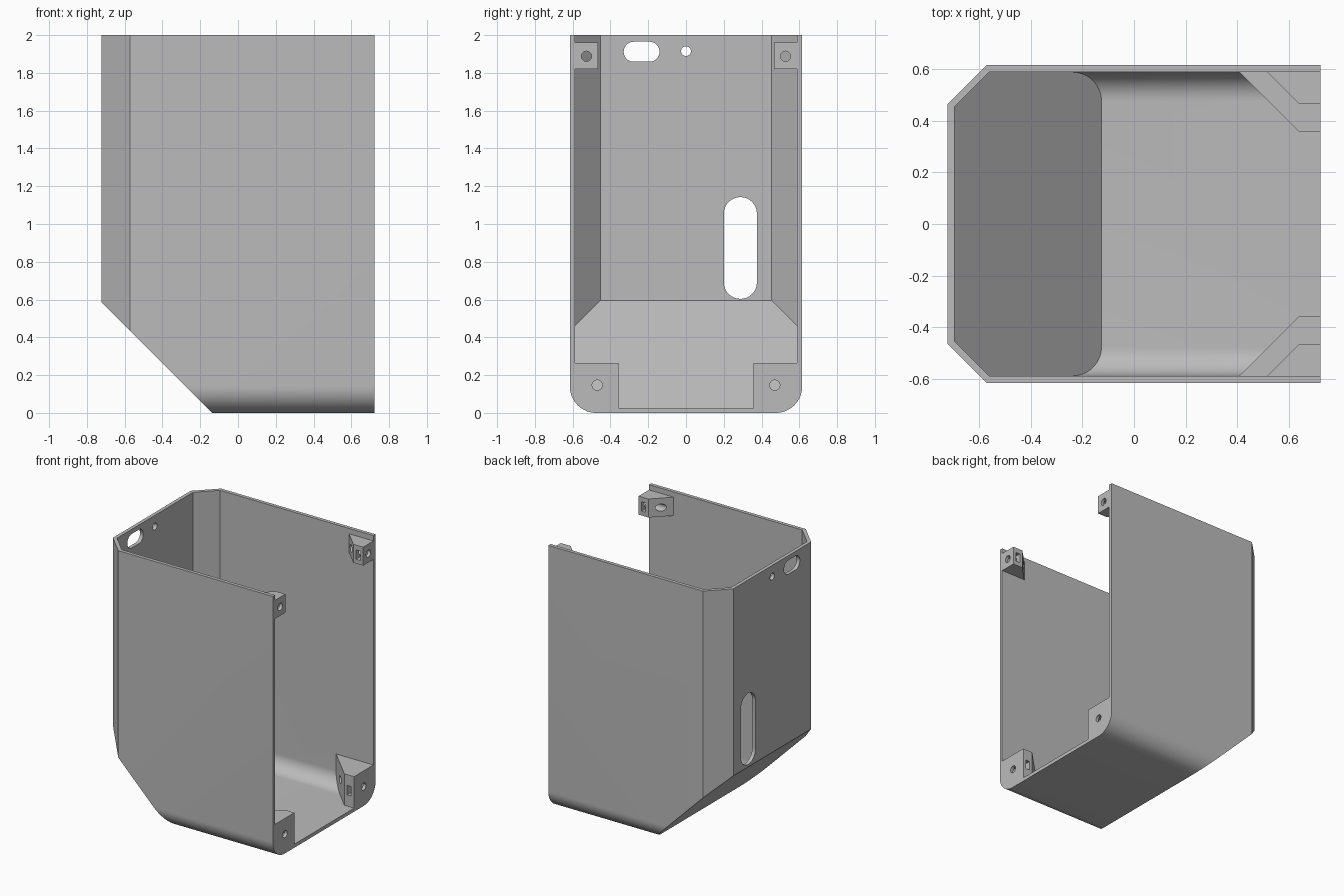
import bpy, bmesh
from math import sin, cos, pi, radians
from mathutils import Vector

if "Cube" in bpy.data.objects:
    bpy.data.objects.remove(bpy.data.objects["Cube"])

grey = bpy.data.materials.new("plain grey")
grey.use_nodes = True
tone = (0.5, 0.5, 0.5, 1)
grey.diffuse_color = tone
grey.node_tree.nodes["Principled BSDF"].inputs["Base Color"].default_value = tone

HX, HY, WALL = 0.722, 0.615, 0.027


def finish(name, bm):
    bmesh.ops.recalc_face_normals(bm, faces=bm.faces)
    mesh = bpy.data.meshes.new(name)
    bm.to_mesh(mesh)
    bm.free()
    ob = bpy.data.objects.new(name, mesh)
    bpy.context.collection.objects.link(ob)
    mesh.materials.append(grey)
    return ob


def prism(points, shift):
    bm = bmesh.new()
    face = bm.faces.new([bm.verts.new(p) for p in points])
    new = bmesh.ops.extrude_face_region(bm, geom=[face])["geom"]
    bmesh.ops.translate(bm, vec=shift, verts=[v for v in new if isinstance(v, bmesh.types.BMVert)])
    return bm


def combine(target, tool, operation="DIFFERENCE"):
    """Boolean the tool into the target, then discard the tool."""
    mod = target.modifiers.new("cut", "BOOLEAN")
    mod.operation, mod.solver, mod.object = operation, "EXACT", tool
    bpy.context.view_layer.objects.active = target
    bpy.ops.object.modifier_apply(modifier=mod.name)
    bpy.data.objects.remove(tool)


def arc(cy, cz, r, start, sweep, steps):
    return [(cy + r * cos(start + sweep * i / steps), cz + r * sin(start + sweep * i / steps))
            for i in range(steps + 1)]


def body(name, inset, radius, front, top):
    """U-shaped section run along x, with chamfered back corners and belly."""
    half = HY - inset
    right = arc(half - radius, inset + radius, radius, -pi / 2, pi / 2, 16)
    left = [(-y, z) for y, z in reversed(right)]
    outline = left + right + [(half, top), (-half, top)]
    back = -HX + inset
    bm = prism([(back, y, z) for y, z in outline], (front - back, 0, 0))
    slant = inset * 0.414
    cuts = [((-HX + inset, 0, 0.585 + slant), (-1, 0, -1))]
    cuts += [((-HX + inset, s * (0.465 - slant), 0), (-1, s, 0)) for s in (-1, 1)]
    for co, normal in cuts:
        cut = bmesh.ops.bisect_plane(bm, geom=bm.verts[:] + bm.edges[:] + bm.faces[:],
                                     plane_co=co, plane_no=normal, clear_outer=True)
        edges = [e for e in cut["geom_cut"] if isinstance(e, bmesh.types.BMEdge)]
        bmesh.ops.holes_fill(bm, edges=edges)
    return finish(name, bm)


def slot(y, z, dy, dz, r, x0, x1):
    """Rounded slot along x; dy and dz are the offsets of its end centres."""
    turn = 0 if dz else -pi / 2
    pts = arc(y + dy, z + dz, r, turn, pi, 16)
    pts += arc(y - dy, z - dz, r, turn + pi, pi, 16)
    if not (dy or dz):
        pts = arc(y, z, r, 0, 2 * pi, 24)[:-1]
    return finish("slot_cutter", prism([(x0, a, b) for a, b in pts], (x1 - x0, 0, 0)))


def block(lo, hi):
    pts = [(lo[0], lo[1], lo[2]), (hi[0], lo[1], lo[2]), (hi[0], hi[1], lo[2]), (lo[0], hi[1], lo[2])]
    return finish("nut_cutter", prism(pts, (0, 0, hi[2] - lo[2])))


# Outer form and the cavity to take out of it
shell = body("enclosure_shell", 0, 0.14, HX, 2)
cavity = body("cavity", WALL, 0.112, HX + 0.1, 2.1)

# Screw brackets: inner y, bottom z, top z, hole y, hole z
brackets = [(0.465, 1.82, 1.96, 0.527, 1.888), (0.357, -0.1, 0.265, 0.47, 0.147)]
BEND, OUT = 0.64, 0.7
for inner, low, high, hole_y, hole_z in brackets:
    for s in (-1, 1):
        plan = [(0.9, inner), (BEND, inner), (BEND - OUT + inner, OUT), (0.9, OUT)]
        combine(cavity, finish("bracket", prism([(x, s * y, low) for x, y in plan],
                                                (0, 0, high - low))))
combine(shell, cavity)

# Screw holes and nut pockets through the brackets
for inner, low, high, hole_y, hole_z in brackets:
    for s in (-1, 1):
        combine(shell, slot(s * hole_y, hole_z, 0, 0, 0.027, 0.3, 0.9))
        ys = sorted((s * (inner - 0.03), s * (hole_y + 0.035)))
        combine(shell, block((0.663, ys[0], hole_z - 0.035), (0.698, ys[1], hole_z + 0.035)))

# Openings in the back wall
combine(shell, slot(-0.235, 1.912, 0.042, 0, 0.053, -0.9, -0.6))
combine(shell, slot(0, 1.915, 0, 0, 0.026, -0.9, -0.6))
combine(shell, slot(0.288, 0.873, 0, 0.182, 0.0875, -0.9, -0.6))

bpy.ops.object.select_all(action="DESELECT")
shell.select_set(True)
bpy.context.view_layer.objects.active = shell
bpy.ops.object.shade_smooth_by_angle(angle=radians(30))
